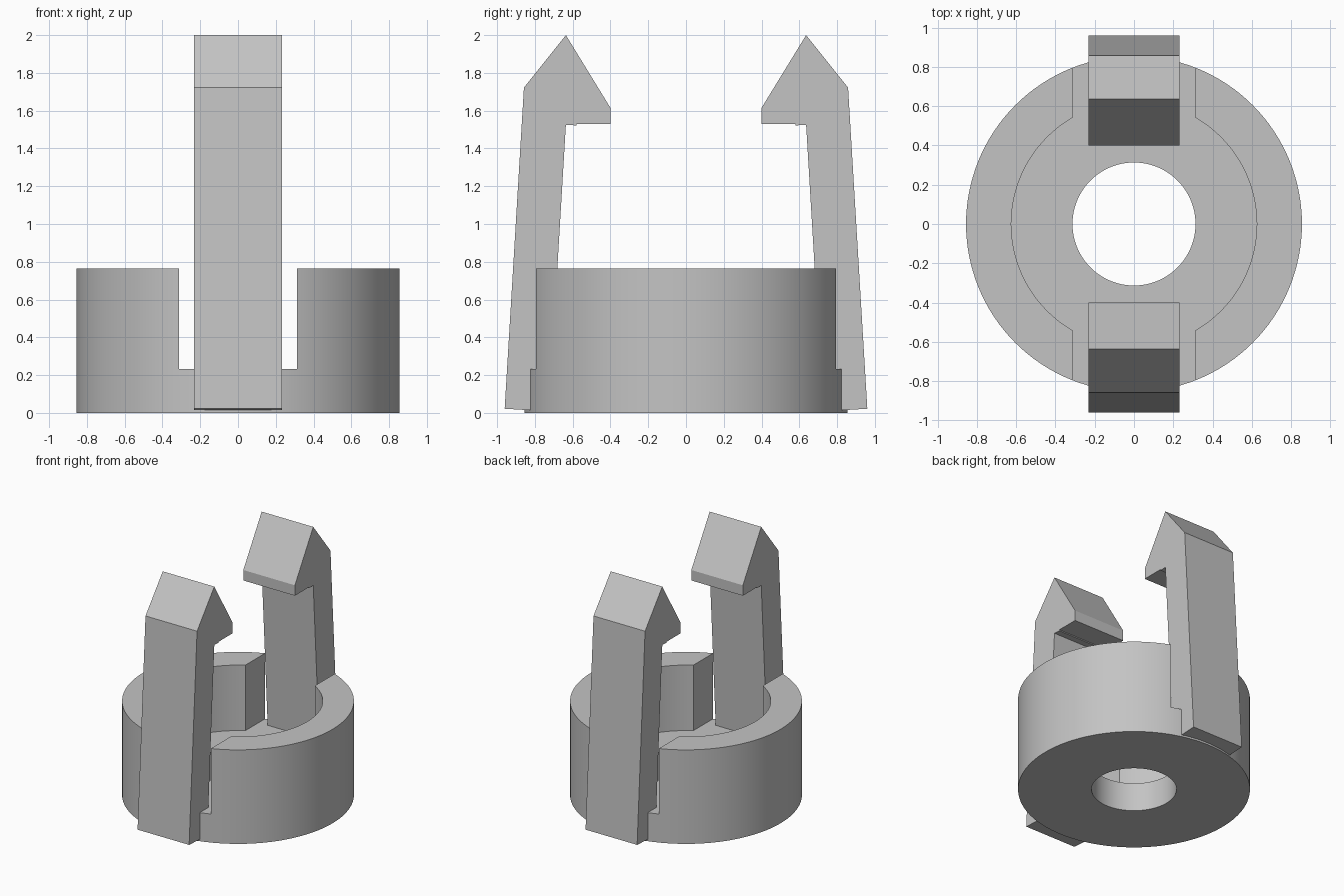
import bpy, bmesh, math
from mathutils import Matrix, Vector

if "Cube" in bpy.data.objects:
    bpy.data.objects.remove(bpy.data.objects["Cube"], do_unlink=True)

gray = bpy.data.materials.new("plain gray")
gray.use_nodes = True
color = (0.55, 0.55, 0.55, 1)
gray.diffuse_color = color
gray.node_tree.nodes["Principled BSDF"].inputs["Base Color"].default_value = color


def finish(bm, name):
    bmesh.ops.recalc_face_normals(bm, faces=bm.faces)
    mesh = bpy.data.meshes.new(name)
    bm.to_mesh(mesh)
    bm.free()
    mesh.materials.append(gray)
    obj = bpy.data.objects.new(name, mesh)
    bpy.context.scene.collection.objects.link(obj)
    return obj


def lathe(name, profile, steps):
    bm = bmesh.new()
    verts = [bm.verts.new((r, 0, z)) for r, z in profile]
    edges = [bm.edges.new((v, verts[(i + 1) % len(verts)])) for i, v in enumerate(verts)]
    bmesh.ops.spin(bm, geom=verts + edges, cent=(0, 0, 0), axis=(0, 0, 1),
                   angle=math.tau, steps=steps)
    bmesh.ops.remove_doubles(bm, verts=bm.verts, dist=0.0001)
    return finish(bm, name)


def extrude_side(name, outline, half_width, turn):
    bm = bmesh.new()
    face = bm.faces.new([bm.verts.new((-half_width, y, z)) for y, z in outline])
    result = bmesh.ops.extrude_face_region(bm, geom=[face])
    moved = [g for g in result["geom"] if isinstance(g, bmesh.types.BMVert)]
    bmesh.ops.translate(bm, verts=moved, vec=Vector((2 * half_width, 0, 0)))
    bm.transform(Matrix.Rotation(turn, 4, "Z"))
    return finish(bm, name)


# Cup with a thick floor and a central hole
FLOOR, RIM, OUTER, INNER, HOLE = 0.232, 0.765, 0.855, 0.625, 0.313
cup = lathe("cup", [(HOLE, 0), (OUTER, 0), (OUTER, RIM), (INNER, RIM),
                    (INNER, FLOOR), (HOLE, FLOOR)], 128)

# Slot through the front and back walls, level with the floor
slot = extrude_side("slot_cutter", [(-1, FLOOR), (1, FLOOR), (1, 1), (-1, 1)], 0.313, 0)
slot.hide_render = True
cut = cup.modifiers.new("slot", "BOOLEAN")
cut.operation = "DIFFERENCE"
cut.solver = "EXACT"
cut.object = slot
bpy.context.view_layer.objects.active = cup
cup.select_set(True)
bpy.ops.object.modifier_apply(modifier=cut.name)
bpy.data.objects.remove(slot, do_unlink=True)
bpy.ops.object.shade_smooth_by_angle(angle=math.radians(25))

# Leaning snap arms with inward hooks
arm = [(0.96, 0.022), (0.858, 1.722), (0.636, 2.0), (0.40, 1.615), (0.40, 1.53),
       (0.58, 1.53), (0.58, 1.522), (0.636, 1.525), (0.715, 0.2), (0.72, 0.008)]
extrude_side("back_snap_arm", arm, 0.232, 0)
extrude_side("front_snap_arm", arm, 0.232, math.pi)
